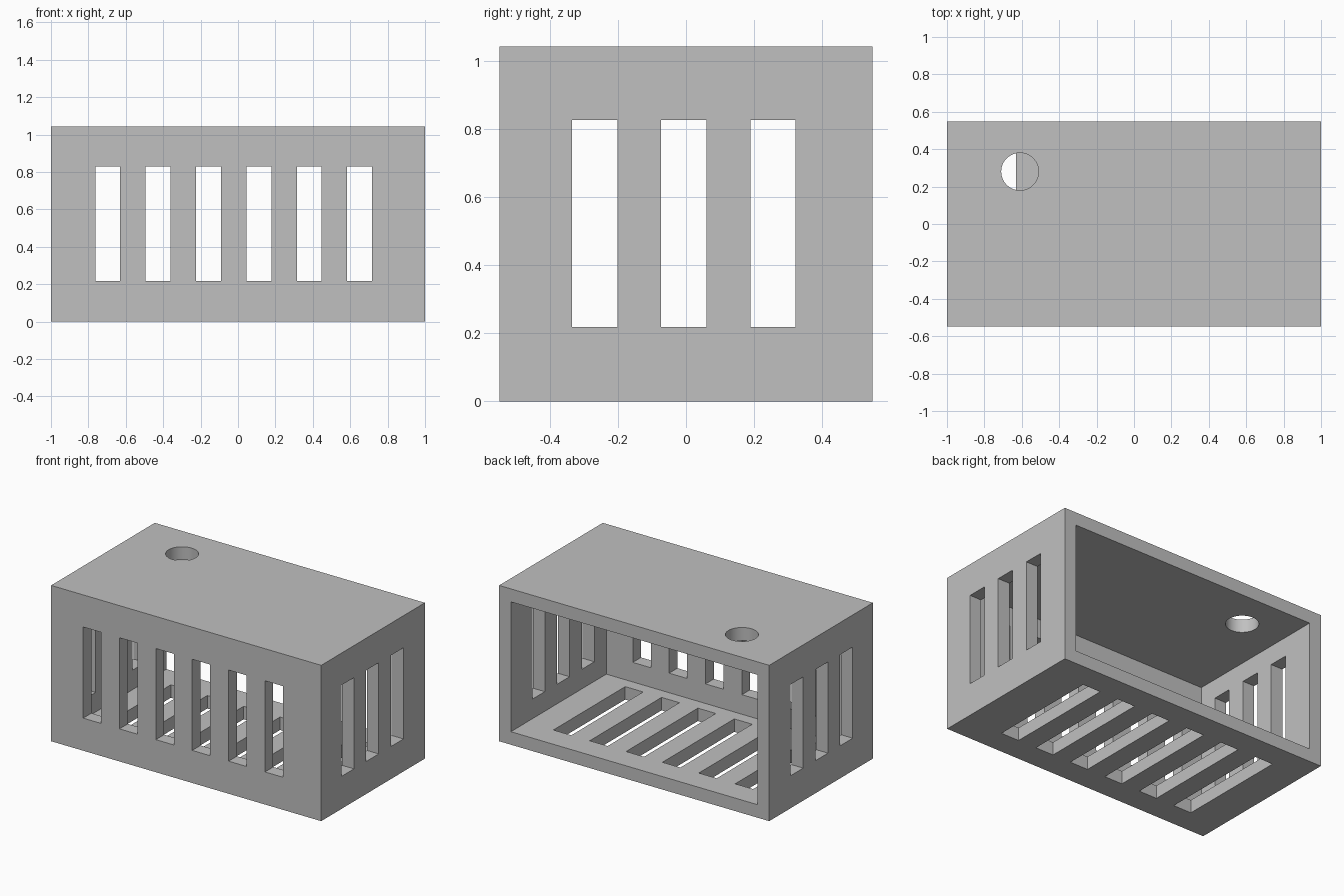
import bpy

cube = bpy.data.objects.get("Cube")
if cube:
    bpy.data.objects.remove(cube, do_unlink=True)

W, D, H = 1.0, 0.548, 1.043      # half width, half depth, full height
T = 0.087                        # wall thickness
SLOT = 0.133                     # slot width
LOW, HIGH = 0.218, 0.828         # slot bottom and top

grey = bpy.data.materials.new("plain grey")
grey.use_nodes = True
grey.diffuse_color = (0.53, 0.53, 0.53, 1)
grey.node_tree.nodes["Principled BSDF"].inputs["Base Color"].default_value = grey.diffuse_color


def box(name, low, high):
    """Axis-aligned box between two corners."""
    centre = [(a + b) / 2 for a, b in zip(low, high)]
    bpy.ops.mesh.primitive_cube_add(size=1, location=centre)
    ob = bpy.context.object
    ob.name = name
    ob.scale = [b - a for a, b in zip(low, high)]
    bpy.ops.object.transform_apply(location=True, rotation=False, scale=True)
    return ob


def cut(target, cutter):
    """Subtract the cutter from the target, then discard it."""
    cutter.hide_render = True
    mod = target.modifiers.new("cut", 'BOOLEAN')
    mod.operation = 'DIFFERENCE'
    mod.solver = 'EXACT'
    mod.object = cutter
    bpy.context.view_layer.objects.active = target
    bpy.ops.object.modifier_apply(modifier=mod.name)
    bpy.data.objects.remove(cutter, do_unlink=True)


# Outer case, hollowed out and open at the back
case = box("slotted_case", (-W, -D, 0), (W, D, H))
cut(case, box("cavity", (-W + T, -D + T, T), (W - T, D + T, H - T)))

# Six slots in the front wall, lined up with six in the floor
for i in range(6):
    x = -0.763 + i * 0.2693
    cut(case, box("front_slot", (x, -D - T, LOW), (x + SLOT, -D + 2 * T, HIGH)))
    cut(case, box("floor_slot", (x, -0.38, -T), (x + SLOT, 0.38, 2 * T)))

# Three slots through both side walls
for i in range(3):
    y = -0.335 + i * 0.262
    cut(case, box("side_slot", (-W - T, y, LOW), (W + T, y + SLOT, HIGH)))

# Round cable hole in the top
bpy.ops.mesh.primitive_cylinder_add(vertices=64, radius=0.1, depth=4 * T,
                                    location=(-0.61, 0.28, H))
cut(case, bpy.context.object)

case.data.materials.clear()
case.data.materials.append(grey)
for face in case.data.polygons:
    face.material_index = 0

bpy.ops.object.select_all(action='DESELECT')
case.select_set(True)
bpy.context.view_layer.objects.active = case
bpy.ops.object.shade_smooth_by_angle()
